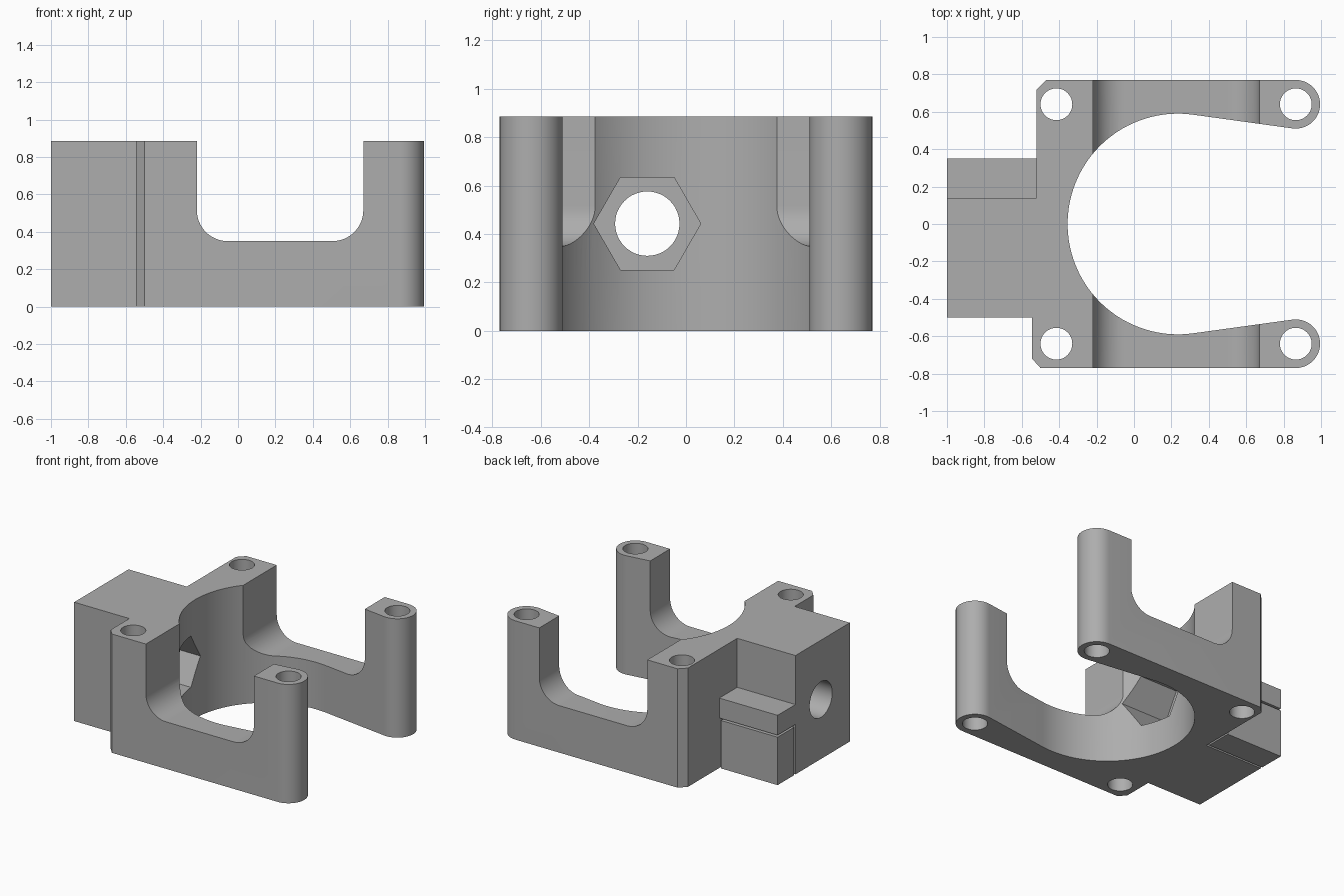
import bpy, bmesh
from math import sin, cos, pi, radians

if "Cube" in bpy.data.objects:
    bpy.data.objects.remove(bpy.data.objects["Cube"], do_unlink=True)

HEIGHT = 0.885
grey = bpy.data.materials.new("plain grey")
grey.use_nodes = True
colour = (0.42, 0.42, 0.42, 1)
grey.diffuse_color = colour
grey.node_tree.nodes["Principled BSDF"].inputs["Base Color"].default_value = colour


def arc(cx, cy, r, start, end, steps):
    angles = [radians(start + (end - start) * i / steps) for i in range(steps + 1)]
    return [(cx + r * cos(a), cy + r * sin(a)) for a in angles]


def prism(name, outline, low, high, axis="z"):
    """Extrude a closed outline between two positions on an axis."""
    place = {"z": lambda u, v, w: (u, v, w),
             "y": lambda u, v, w: (u, w, v),
             "x": lambda u, v, w: (w, u, v)}[axis]
    bm = bmesh.new()
    base = bm.faces.new([bm.verts.new(place(u, v, low)) for u, v in outline])
    top = bmesh.ops.extrude_face_region(bm, geom=[base])["geom"]
    bmesh.ops.translate(bm, vec=place(0, 0, high - low),
                        verts=[e for e in top if isinstance(e, bmesh.types.BMVert)])
    bmesh.ops.recalc_face_normals(bm, faces=bm.faces)
    mesh = bpy.data.meshes.new(name)
    bm.to_mesh(mesh)
    bm.free()
    obj = bpy.data.objects.new(name, mesh)
    bpy.context.collection.objects.link(obj)
    mesh.materials.append(grey)
    return obj


def rect(u0, u1, v0, v1):
    return [(u0, v0), (u1, v0), (u1, v1), (u0, v1)]


def circle(cx, cy, r, steps=48):
    return arc(cx, cy, r, 0, 360, steps)[:-1]


def cut(target, cutter):
    cutter.hide_render = True
    mod = target.modifiers.new("cut", "BOOLEAN")
    mod.operation = "DIFFERENCE"
    mod.solver = "EXACT"
    mod.object = cutter
    bpy.context.view_layer.objects.active = target
    bpy.ops.object.modifier_apply(modifier=mod.name)
    bpy.data.objects.remove(cutter, do_unlink=True)


# Bracket plan: round bore, tangent inner arm edges, rounded tips, rear block
BORE_X, BORE_R, TIP_X, TIP_Y, TIP_R = 0.235, 0.59, 0.865, 0.64, 0.13
TANGENT = 82.15
front_tip = arc(TIP_X, -TIP_Y, TIP_R, -90, 180 - TANGENT, 24)
bore = arc(BORE_X, 0, BORE_R, -TANGENT, TANGENT - 360, 72)
back_tip = arc(TIP_X, TIP_Y, TIP_R, TANGENT - 180, 90, 24)
outline = ([(-1, -0.5), (-0.545, -0.5), (-0.545, -0.72), (-0.5, -0.77)]
           + front_tip + bore + back_tip
           + [(-0.47, 0.77), (-0.52, 0.72), (-0.52, 0.35), (-1, 0.35)])
bracket = prism("bracket", outline, 0, HEIGHT)

# Wide rounded saddle through both arms
CORNER = 0.165
saddle = ([(-0.22, 1.2)] + arc(-0.22 + CORNER, 0.35 + CORNER, CORNER, 180, 270, 16)
          + arc(0.67 - CORNER, 0.35 + CORNER, CORNER, 270, 360, 16) + [(0.67, 1.2)])
cut(bracket, prism("saddle_cutter", saddle, -1.2, 1.2, "y"))

# Vertical screw holes
for x in (-0.415, TIP_X):
    for y in (-TIP_Y, TIP_Y):
        cut(bracket, prism("hole_cutter", circle(x, y, 0.085), -0.2, 1.2))

# Clamp screw hole and its hexagonal nut pocket
cut(bracket, prism("bolt_cutter", circle(-0.16, 0.443, 0.133), -1.2, 0, "x"))
cut(bracket, prism("nut_cutter", circle(-0.16, 0.443, 0.221, 6), -0.6, 0, "x"))

# Stepped ledge, with clearance below it for the support block
ledge = rect(-1.2, -0.52, 0.14, 0.5)
cut(bracket, prism("ledge_cutter", ledge, 0.52, 1.2))
cut(bracket, prism("clearance_cutter", ledge, -0.2, 0.372))
support = prism("ledge_support", rect(-1, -0.533, 0.155, 0.35), 0, 0.357)

# Smooth curves with sharp edges
bpy.ops.object.select_all(action="DESELECT")
bracket.select_set(True)
bpy.context.view_layer.objects.active = bracket
bpy.ops.object.shade_smooth_by_angle(angle=radians(25))
